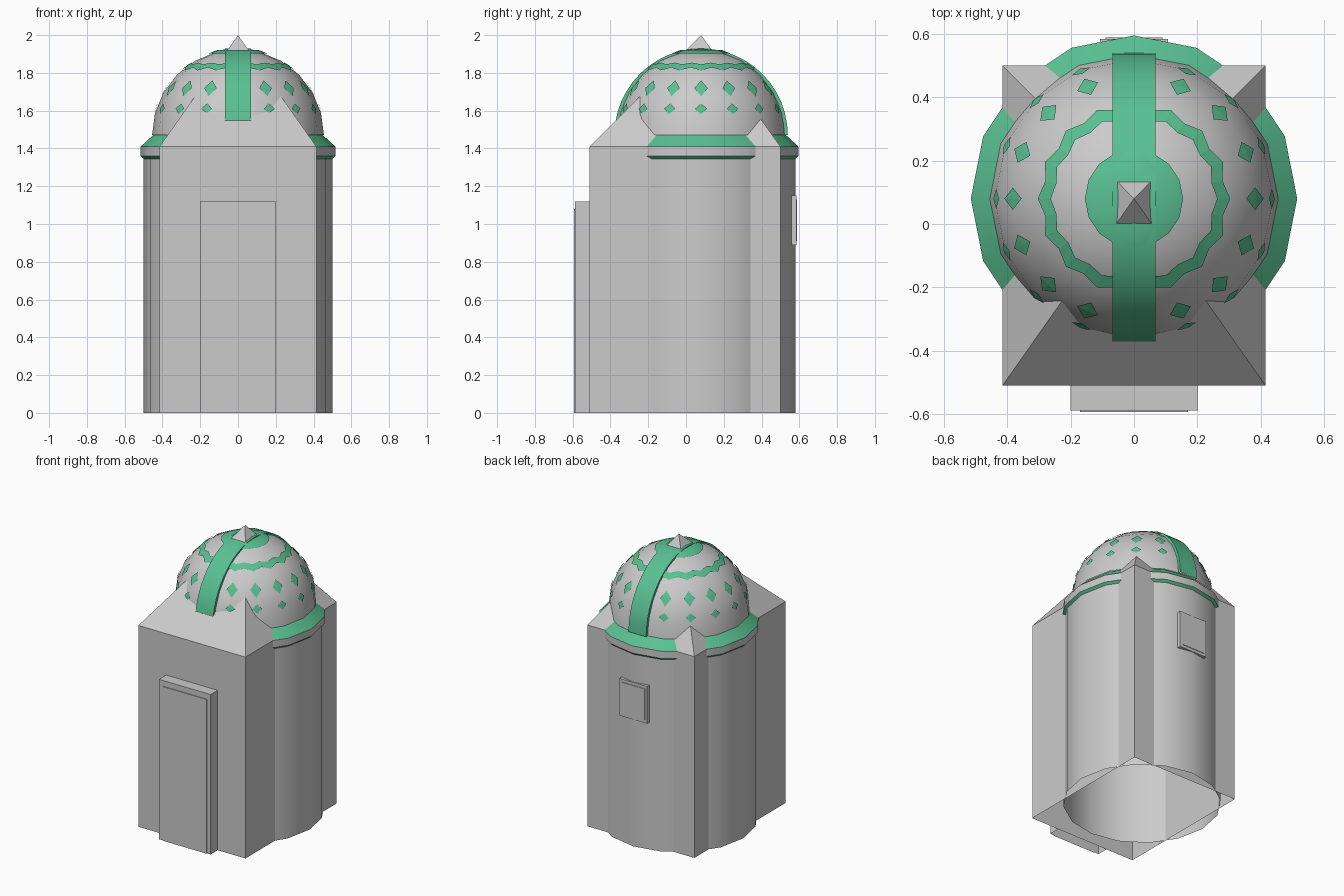
import bpy, bmesh
from math import sin, cos, pi, radians

if "Cube" in bpy.data.objects:
    bpy.data.objects.remove(bpy.data.objects["Cube"])

CY, CZ, R, N = 0.08, 1.47, 0.455, 16   # dome centre, radius and side count

green = bpy.data.materials.new("green_trim")
green.diffuse_color = (0.10, 0.53, 0.29, 1)
green.use_nodes = True
green.node_tree.nodes["Principled BSDF"].inputs["Base Color"].default_value = green.diffuse_color


def make(name, verts, faces, mat=None, smooth=None):
    me = bpy.data.meshes.new(name)
    me.from_pydata(verts, [], faces)
    bm = bmesh.new()
    bm.from_mesh(me)
    bmesh.ops.remove_doubles(bm, verts=bm.verts, dist=0.0002)
    bm.to_mesh(me)
    bm.free()
    ob = bpy.data.objects.new(name, me)
    bpy.context.collection.objects.link(ob)
    if mat:
        me.materials.append(mat)
    if smooth:
        bpy.ops.object.select_all(action='DESELECT')
        ob.select_set(True)
        bpy.context.view_layer.objects.active = ob
        bpy.ops.object.shade_smooth_by_angle(angle=radians(smooth))
    return ob


def lathe(name, profile, mat=None, smooth=30, n=N):
    verts = [(r * cos(2 * pi * i / n), CY + r * sin(2 * pi * i / n), z)
             for r, z in profile for i in range(n)]
    faces = [(k * n + i, k * n + (i + 1) % n, (k + 1) * n + (i + 1) % n, (k + 1) * n + i)
             for k in range(len(profile) - 1) for i in range(n)]
    return make(name, verts, faces, mat, smooth)


def box(name, x, y0, y1, z0, z1, bottom=True):
    v = [(sx, y, z) for z in (z0, z1) for sx, y in ((-x, y0), (x, y0), (x, y1), (-x, y1))]
    f = [(i, (i + 1) % 4, (i + 1) % 4 + 4, i + 4) for i in range(4)] + [(4, 5, 6, 7)]
    if bottom:
        f.append((3, 2, 1, 0))
    return make(name, v, f)


def on_dome(lat, lon, r=R + 0.003):
    a, b = radians(lat), radians(lon)
    return (r * cos(a) * cos(b), CY + r * cos(a) * sin(b), CZ + r * sin(a))


# square walls with pyramid roof, open underneath
x, y0, y1, h = 0.415, -0.51, 0.50, 1.41
v = [(sx, y, z) for z in (0, h) for sx, y in ((-x, y0), (x, y0), (x, y1), (-x, y1))]
v.append((0, CY, 2.0))
f = [(i, (i + 1) % 4, (i + 1) % 4 + 4, i + 4) for i in range(4)]
f += [(i + 4, (i + 1) % 4 + 4, 8) for i in range(4)]
make("walls_and_roof", v, f)

# round tower
lathe("round_tower", [(0.5, 0), (0.5, 1.38)])

# eaves ring: green underside, grey band, green sloping top
lathe("eaves_underside", [(0.485, 1.33), (0.515, 1.36)], green)
lathe("eaves_band", [(0.515, 1.36), (0.515, 1.41)])
lathe("eaves_slope", [(0.515, 1.41), (0.45, CZ)], green)

# dome and green cap
lathe("dome", [(R * cos(radians(a)), CZ + R * sin(radians(a))) for a in range(0, 91, 15)])
lathe("dome_cap", [(0.155, 1.903), (0.112, 1.92), (0.0, 1.928)], green)

# zigzag band round the dome
v, f = [], []
m = 2 * N
for i in range(m):
    lo, hi = ((48.5, 55) if i % 2 == 0 else (51.5, 57))
    v += [on_dome(lo, i * 360 / m), on_dome(hi, i * 360 / m)]
    j = (i + 1) % m
    f.append((2 * i, 2 * j, 2 * j + 1, 2 * i + 1))
make("zigzag_band", v, f, green)

# two rows of diamonds, skipping the stripe
v, f = [], []
for lat, dh, dw in ((33, 6.3, 5.3), (17.8, 3.7, 4.2)):
    for i in range(N):
        if i in (4, 12):
            continue
        lon, k = i * 360 / N, len(v)
        v += [on_dome(lat, lon), on_dome(lat - dh, lon), on_dome(lat, lon + dw),
              on_dome(lat + dh, lon), on_dome(lat, lon - dw)]
        f += [(k, k + 1 + q, k + 1 + (q + 1) % 4) for q in range(4)]
make("diamonds", v, f, green)

# raised stripe over the dome from front to back
v, f = [], []
steps = 24
for i in range(steps + 1):
    a = pi * i / steps
    v += [(sx, CY + r * cos(a), CZ + r * sin(a))
          for sx, r in ((0.068, 0.44), (0.068, 0.459), (-0.068, 0.459), (-0.068, 0.44))]
    if i < steps:
        k = 4 * i
        f += [(k + q, k + q + 4, k + q + 5, k + q + 1) for q in range(3)]
make("dome_stripe", v, f, green, 30)

# door and back window
box("door_frame", 0.2, -0.588, -0.51, 0, 1.12, bottom=False)
box("door_panel", 0.17, -0.593, -0.588, 0, 1.08, bottom=False)
box("back_window_frame", 0.107, 0.55, 0.584, 0.89, 1.15)
box("back_window_pane", 0.09, 0.58, 0.588, 0.91, 1.13)
